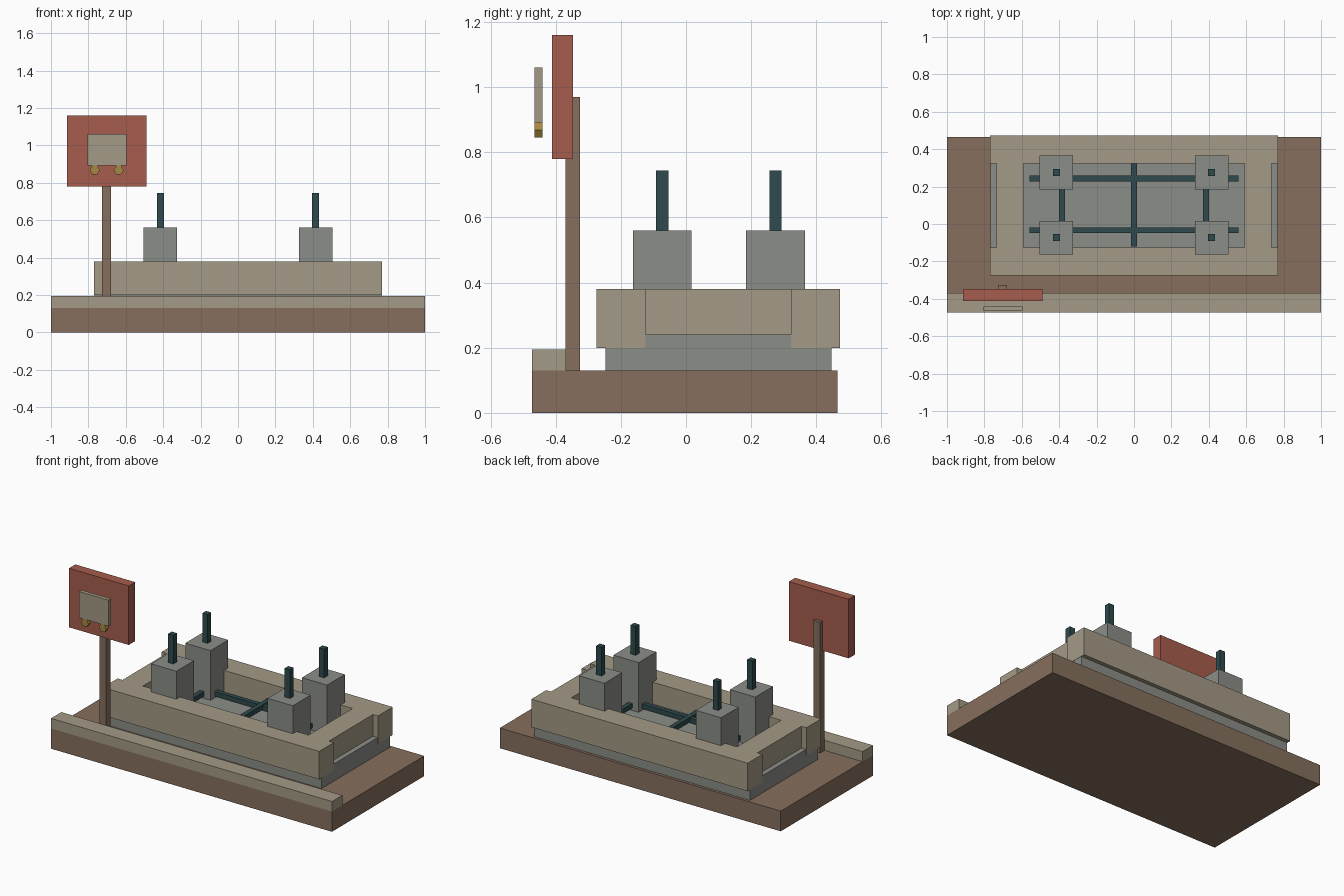
import bpy
import math

if "Cube" in bpy.data.objects:
    bpy.data.objects.remove(bpy.data.objects["Cube"], do_unlink=True)


def srgb(c):
    c /= 255
    return c / 12.92 if c <= 0.04045 else ((c + 0.055) / 1.055) ** 2.4


def material(name, r, g, b):
    m = bpy.data.materials.new(name)
    m.use_nodes = True
    col = (srgb(r), srgb(g), srgb(b), 1)
    m.diffuse_color = col
    bsdf = m.node_tree.nodes["Principled BSDF"]
    bsdf.inputs["Base Color"].default_value = col
    bsdf.inputs["Roughness"].default_value = 0.9
    return m


earth = material("earth brown", 134, 111, 94)
tan = material("tan timber", 164, 154, 134)
concrete = material("concrete grey", 139, 141, 136)
steel = material("dark teal steel", 46, 74, 77)
red = material("brick red", 166, 93, 77)
gold = material("dull gold", 165, 137, 66)


def box(name, mat, x, y, z):
    """Box spanning the given (low, high) ranges."""
    spans = (x, y, z)
    bpy.ops.mesh.primitive_cube_add(size=1, location=[(a + b) / 2 for a, b in spans])
    ob = bpy.context.object
    ob.name = name
    ob.scale = [b - a for a, b in spans]
    bpy.ops.object.transform_apply(location=False, rotation=False, scale=True)
    ob.data.materials.append(mat)
    return ob


def around(c, width):
    return (c - width / 2, c + width / 2)


# Ground, kerb and foundation slab
box("ground", earth, (-1, 1), (-0.473, 0.465), (0, 0.13))
box("kerb", tan, (-1, 1), (-0.473, -0.368), (0.13, 0.195))
box("foundation_slab", concrete, (-0.768, 0.768), (-0.247, 0.447), (0.13, 0.24))

# Formwork: two long beams with recessed end boards between them
box("front_beam", tan, (-0.77, 0.77), (-0.275, -0.125), (0.2, 0.38))
box("back_beam", tan, (-0.77, 0.77), (0.323, 0.473), (0.2, 0.38))
for side, s in (("left", 1), ("right", -1)):
    box(side + "_end_board", tan, sorted((s * 0.59, s * 0.735)), (-0.125, 0.323), (0.24, 0.38))

# Reinforcing bars
for row, y in (("front", -0.033), ("back", 0.243)):
    box(row + "_long_bar", steel, (-0.56, 0.56), around(y, 0.03), (0.25, 0.28))
for place, x in (("right", -0.385), ("middle", 0), ("left", 0.385)):
    box(place + "_cross_bar", steel, around(x, 0.03), (-0.12, 0.323), (0.255, 0.285))

# Corner footings with upright bars
for side, x in (("left", 0.415), ("right", -0.415)):
    for row, y in (("front", -0.073), ("back", 0.275)):
        name = row + "_" + side
        box(name + "_footing", concrete, around(x, 0.18), around(y, 0.18), (0.24, 0.56))
        box(name + "_upright_bar", steel, around(x, 0.037), around(y, 0.037), (0.56, 0.745))

# Sign with a small wagon emblem
box("sign_post", earth, around(-0.704, 0.048), (-0.37, -0.325), (0.13, 0.97))
box("sign_board", red, (-0.915, -0.49), (-0.411, -0.347), (0.78, 1.16))
box("emblem_body", tan, (-0.805, -0.595), (-0.465, -0.44), (0.892, 1.06))
for side, x in (("left", -0.638), ("right", -0.766)):
    bpy.ops.mesh.primitive_cylinder_add(
        vertices=6, radius=0.027, depth=0.025,
        location=(x, -0.4525, 0.869), rotation=(math.pi / 2, 0, math.pi))
    wheel = bpy.context.object
    wheel.name = side + "_emblem_wheel"
    # Turn the hexagon so that corners point sideways
    wheel.rotation_euler = (math.pi / 2, math.pi / 6, 0)
    wheel.data.materials.append(gold)
